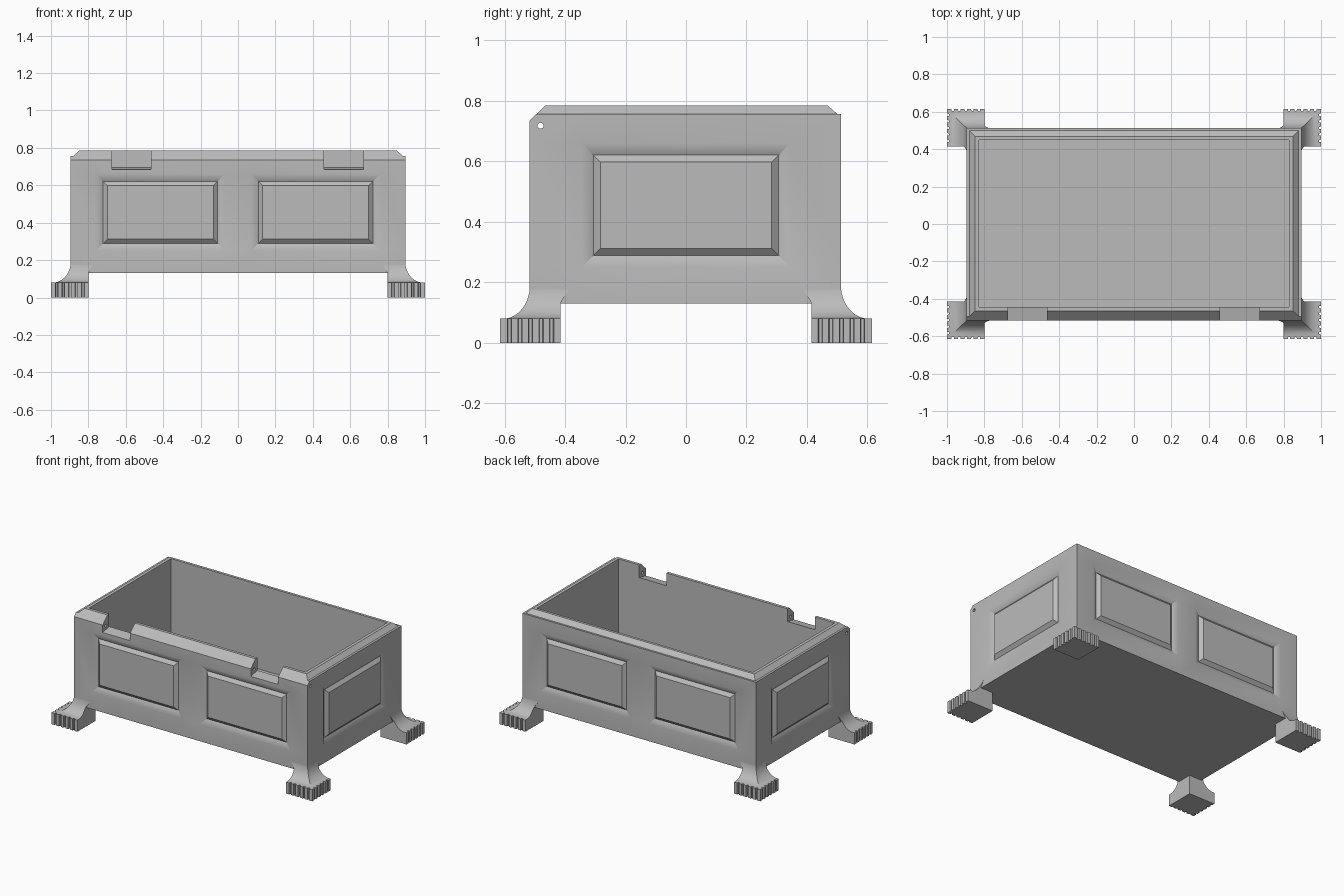
import bpy, bmesh, math
from mathutils import Vector

if "Cube" in bpy.data.objects:
    bpy.data.objects.remove(bpy.data.objects["Cube"], do_unlink=True)

grey = bpy.data.materials.new("plain grey")
grey.use_nodes = True
grey.diffuse_color = (0.5, 0.5, 0.5, 1)
grey.node_tree.nodes["Principled BSDF"].inputs["Base Color"].default_value = (0.5, 0.5, 0.5, 1)


def finish(bm, name):
    bmesh.ops.recalc_face_normals(bm, faces=bm.faces[:])
    mesh = bpy.data.meshes.new(name)
    bm.to_mesh(mesh)
    bm.free()
    mesh.materials.append(grey)
    obj = bpy.data.objects.new(name, mesh)
    bpy.context.collection.objects.link(obj)
    return obj


def activate(obj):
    bpy.ops.object.select_all(action='DESELECT')
    obj.select_set(True)
    bpy.context.view_layer.objects.active = obj


def loft(bm, rings):
    """Skin closed rings of points and cap both ends."""
    rows = [[bm.verts.new(p) for p in ring] for ring in rings]
    n = len(rows[0])
    for a, b in zip(rows, rows[1:]):
        for i in range(n):
            j = (i + 1) % n
            bm.faces.new((a[i], a[j], b[j], b[i]))
    bm.faces.new(rows[0][::-1])
    bm.faces.new(rows[-1])


def rect(x0, x1, y0, y1, z):
    return [(x0, y0, z), (x1, y0, z), (x1, y1, z), (x0, y1, z)]


# Open box: outer wall, stepped rim, cavity
bm = bmesh.new()
profile = [(0.895, -0.517, 0.513, 0.13), (0.895, -0.517, 0.513, 0.757),
           (0.88, -0.512, 0.50, 0.757), (0.85, -0.505, 0.468, 0.785),
           (0.828, -0.445, 0.45, 0.785), (0.828, -0.445, 0.45, 0.2)]
loft(bm, [rect(-x, x, yf, yb, z) for x, yf, yb, z in profile])
bmesh.ops.recalc_face_normals(bm, faces=bm.faces[:])

# Chamfer along the front top edge
cut = bmesh.ops.bisect_plane(bm, geom=bm.verts[:] + bm.edges[:] + bm.faces[:],
                             plane_co=(0, -0.517, 0.735),
                             plane_no=(0, -0.05, 0.052), clear_outer=True)
bmesh.ops.holes_fill(bm, sides=0, edges=[e for e in cut["geom_cut"]
                                         if isinstance(e, bmesh.types.BMEdge)])
bmesh.ops.recalc_face_normals(bm, faces=bm.faces[:])

# Raised panels: sloped recess, then bevelled field
HALF_W, HALF_H, MID_Z = 0.345, 0.205, 0.455


def on_wall(face, normal):
    side = face.calc_center_median().dot(normal)
    return face.normal.dot(normal) > 0.99 and side > 0.5


def add_panels(normal, along, centres):
    cuts = [(Vector((0, 0, MID_Z + s * HALF_H)), Vector((0, 0, 1))) for s in (-1, 1)]
    cuts += [(along * (c + s * HALF_W), along) for c in centres for s in (-1, 1)]
    for co, no in cuts:
        faces = [f for f in bm.faces if on_wall(f, normal)]
        edges = list({e for f in faces for e in f.edges})
        verts = list({v for f in faces for v in f.verts})
        bmesh.ops.bisect_plane(bm, geom=verts + edges + faces, plane_co=co, plane_no=no)
        bm.normal_update()
    for c in centres:
        target = along * c + Vector((0, 0, MID_Z))
        field = [f for f in bm.faces if on_wall(f, normal)
                 and abs(f.calc_center_median().dot(along) - c) < 0.05
                 and abs(f.calc_center_median().z - target.z) < 0.05]
        bmesh.ops.inset_individual(bm, faces=field, thickness=0.055, depth=-0.02)
        bmesh.ops.inset_individual(bm, faces=field, thickness=0.033, depth=0.02)
        bm.normal_update()


X, Y = Vector((1, 0, 0)), Vector((0, 1, 0))
for sign in (-1, 1):
    add_panels(Y * sign, X, (-0.415, 0.415))
    add_panels(X * sign, Y, (0,))
box = finish(bm, "box")

# Hinge notches and the pin hole through the front rim
cutters = []
for x0, x1 in ((-0.675, -0.465), (0.46, 0.67)):
    bm = bmesh.new()
    side = [(-0.55, 0.677), (-0.42, 0.702), (-0.42, 0.85), (-0.55, 0.85)]
    loft(bm, [[(x, y, z) for y, z in side] for x in (x0, x1)])
    cutters.append(finish(bm, "notch_cutter"))
bm = bmesh.new()
hole = [(-0.481 + 0.01 * math.cos(i * math.tau / 16), 0.718 + 0.01 * math.sin(i * math.tau / 16))
        for i in range(16)]
loft(bm, [[(x, y, z) for y, z in hole] for x in (-1, 1)])
cutters.append(finish(bm, "pin_cutter"))

for cutter in cutters:
    cutter.hide_render = True
    activate(box)
    mod = box.modifiers.new("cut", 'BOOLEAN')
    mod.operation = 'DIFFERENCE'
    mod.solver = 'EXACT'
    mod.object = cutter
    bpy.ops.object.modifier_apply(modifier=mod.name)
    bpy.data.objects.remove(cutter, do_unlink=True)
activate(box)
bpy.ops.object.shade_smooth_by_angle(angle=math.radians(30))


# Feet: fluted block with a concave flare up to the wall
def foot_outline(size=0.2, depth=0.012):
    edge = [(0.0, size)]
    for i in range(5):
        t = 0.022 + 0.035 * i
        edge += [(t, size), (t + 0.002, size - depth),
                 (t + 0.012, size - depth), (t + 0.014, size)]
    return [(0, 0)] + edge + [(size, size)] + [(b, a) for a, b in reversed(edge)]


def make_foot(name, sx, sy):
    bm = bmesh.new()
    wall_x, wall_y = 0.8935, 0.5115 if sy > 0 else 0.5155
    loft(bm, [[(sx * (0.8 + a), sy * (0.415 + b), z) for a, b in foot_outline()]
              for z in (0, 0.08)])
    rings = []
    for i in range(13):
        a = i / 12 * math.pi / 2
        off = 1 - math.sin(a)
        z = 0.195 - 0.115 * math.cos(a)
        fillet = 0.03 * max(0, 1 - off / 0.2) ** 2
        rings.append(rect(sx * (0.8 - fillet), sx * (wall_x + off * (0.988 - wall_x)),
                          sy * (0.415 - fillet), sy * (wall_y + off * (0.603 - wall_y)), z))
    loft(bm, rings)
    foot = finish(bm, name)
    activate(foot)
    bpy.ops.object.shade_smooth_by_angle(angle=math.radians(30))


for sy, end in ((-1, "front"), (1, "back")):
    for sx, side in ((-1, "right"), (1, "left")):
        make_foot(f"{end}_{side}_foot", sx, sy)
